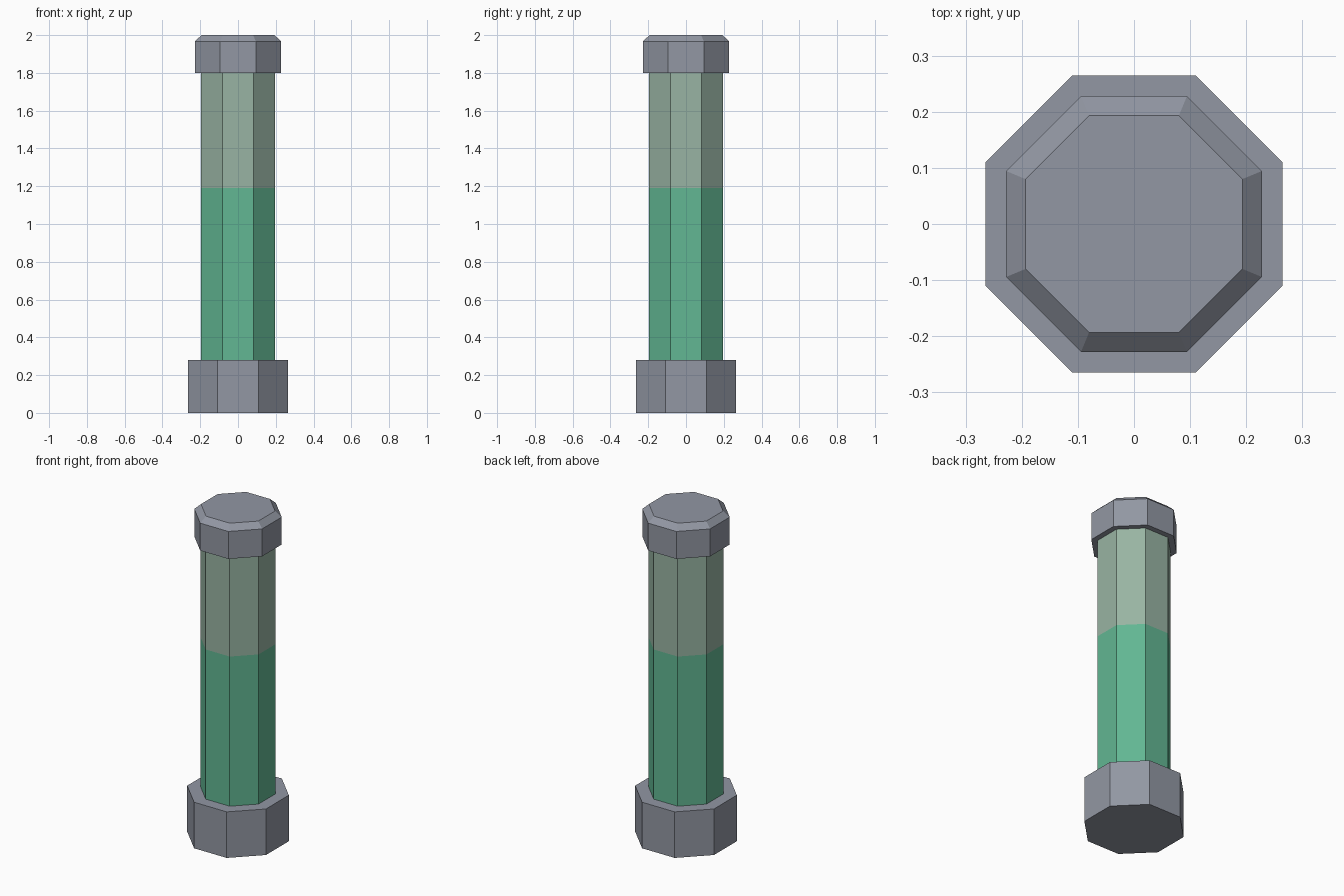
import bpy, bmesh, math

if "Cube" in bpy.data.objects:
    bpy.data.objects.remove(bpy.data.objects["Cube"])


def material(name, rgb):
    # sRGB 0-255 to linear
    lin = [((c / 255 + 0.055) / 1.055) ** 2.4 for c in rgb]
    m = bpy.data.materials.new(name)
    m.diffuse_color = (*lin, 1)
    m.use_nodes = True
    m.node_tree.nodes["Principled BSDF"].inputs["Base Color"].default_value = m.diffuse_color
    return m


metal = material("grey metal", (146, 151, 163))
liquid = material("green liquid", (98, 183, 147))
glass = material("pale green glass", (152, 180, 163))


def octagon_part(name, profile, mats, rule=None):
    """Stack octagon rings given as (apothem, z); flat sides face the axes."""
    bm = bmesh.new()
    rings = []
    for apothem, z in profile:
        r = apothem / math.cos(math.pi / 8)
        rings.append([bm.verts.new((r * math.cos((i + 0.5) * math.pi / 4),
                                    r * math.sin((i + 0.5) * math.pi / 4), z))
                      for i in range(8)])
    for a, b in zip(rings, rings[1:]):
        for i in range(8):
            j = (i + 1) % 8
            bm.faces.new((a[i], a[j], b[j], b[i]))
    bm.faces.new(rings[0][::-1])
    bm.faces.new(rings[-1])
    bm.normal_update()
    if rule:
        for f in bm.faces:
            f.material_index = rule(f.calc_center_median())
    me = bpy.data.meshes.new(name)
    bm.to_mesh(me)
    bm.free()
    for m in mats:
        me.materials.append(m)
    ob = bpy.data.objects.new(name, me)
    bpy.context.collection.objects.link(ob)
    return ob


# Heavy foot
octagon_part("base", [(0.265, 0), (0.265, 0.28)], [metal])
# Tube, filled with liquid up to the level line
octagon_part("tube", [(0.195, 0.27), (0.195, 1.19), (0.195, 1.81)],
             [liquid, glass], lambda c: int(c.z > 1.19))
# Cap with chamfered top edge
octagon_part("cap", [(0.228, 1.8), (0.228, 1.967), (0.193, 2.0)], [metal])
